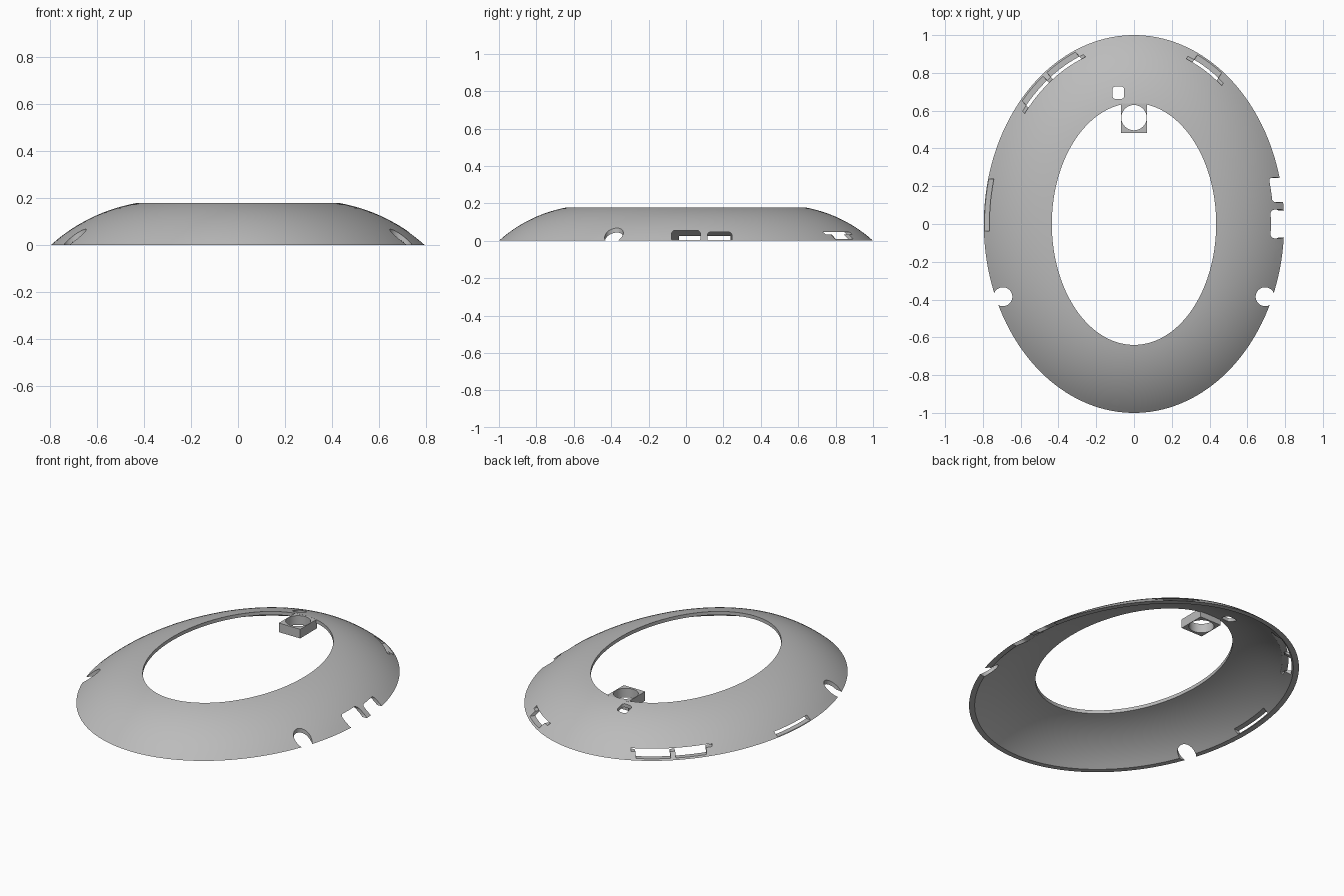
import bpy, bmesh, math
from mathutils import Matrix, Vector

if "Cube" in bpy.data.objects:
    bpy.data.objects.remove(bpy.data.objects["Cube"])

A, B = 0.795, 1.0              # base half-axes
R, THICK, INSET = 0.74, 0.02, 0.36
START = math.radians(42)
SEGS, STEPS = 160, 14

grey = bpy.data.materials.new("matte_grey")
grey.use_nodes = True
grey.diffuse_color = (0.5, 0.5, 0.5, 1)
grey.node_tree.nodes["Principled BSDF"].inputs["Base Color"].default_value = (0.5, 0.5, 0.5, 1)


def finish(name, bm):
    bmesh.ops.recalc_face_normals(bm, faces=bm.faces)
    mesh = bpy.data.meshes.new(name)
    bm.to_mesh(mesh)
    bm.free()
    mesh.materials.append(grey)
    ob = bpy.data.objects.new(name, mesh)
    bpy.context.collection.objects.link(ob)
    return ob


def arc(radius):
    """Inset and height along a wall arc, from the base up to the opening."""
    first = math.acos(R * math.cos(START) / radius)
    last = math.asin((R * math.sin(START) - INSET) / radius)
    pts = []
    for i in range(STEPS + 1):
        t = first + (last - first) * i / STEPS
        pts.append((R * math.sin(START) - radius * math.sin(t),
                    radius * math.cos(t) - R * math.cos(START)))
    return pts


def rounded_rect(w, h, r, n=6):
    pts = []
    for k, (sx, sy) in enumerate([(1, 1), (-1, 1), (-1, -1), (1, -1)]):
        for i in range(n + 1):
            t = math.pi / 2 * (k + i / n)
            pts.append((sx * (w / 2 - r) + r * math.cos(t), sy * (h / 2 - r) + r * math.sin(t)))
    return pts


def prism(name, outline, depth, matrix):
    """Outline in local XY, extruded evenly along local Z."""
    bm = bmesh.new()
    face = bm.faces.new([bm.verts.new((x, y, -depth / 2)) for x, y in outline])
    new = bmesh.ops.extrude_face_region(bm, geom=[face])["geom"]
    bmesh.ops.translate(bm, vec=(0, 0, depth), verts=[g for g in new if isinstance(g, bmesh.types.BMVert)])
    bm.transform(matrix)
    return finish(name, bm)


def circle(r, n=48):
    return [(r * math.cos(2 * math.pi * i / n), r * math.sin(2 * math.pi * i / n)) for i in range(n)]


def side_cutter(pos, outward, width, low, high, r, depth=0.24):
    """Slot cutter running horizontally through the wall."""
    out = Vector((*outward, 0)).normalized()
    up = Vector((0, 0, 1))
    side = up.cross(out)
    m = Matrix((side, up, out)).transposed().to_4x4()
    m.translation = (*pos, (low + high) / 2)
    return prism("cutter", rounded_rect(width, high - low, r), depth, m)


def cut(target, cutters):
    for c in cutters:
        c.hide_render = True
        mod = target.modifiers.new("cut", 'BOOLEAN')
        mod.object, mod.operation, mod.solver = c, 'DIFFERENCE', 'EXACT'
    graph = bpy.context.evaluated_depsgraph_get()
    mesh = bpy.data.meshes.new_from_object(target.evaluated_get(graph))
    target.modifiers.clear()
    target.data = mesh
    for c in cutters:
        bpy.data.objects.remove(c)


# Curved oval shell: closed wall section swept round the ellipse
section = arc(R) + arc(R - THICK)[::-1]
bm = bmesh.new()
rings = []
for i in range(SEGS):
    t = 2 * math.pi * i / SEGS
    rings.append([bm.verts.new(((A - d) * math.cos(t), (B - d) * math.sin(t), z)) for d, z in section])
n = len(section)
for i in range(SEGS):
    a, b = rings[i], rings[(i + 1) % SEGS]
    for j in range(n):
        bm.faces.new((a[j], b[j], b[(j + 1) % n], a[(j + 1) % n]))
shell = finish("oval_shell", bm)

cutters = []
# Round cable notches, one each side
for s in (-1, 1):
    cutters.append(prism("cutter", circle(0.05), 0.6, Matrix.Translation((s * 0.694, -0.385, 0))))
# Three ports on one side: centre, width, top, corner radius
for y, w, top, r in [(-0.175, 0.09, 0.032, 0.014), (0, 0.155, 0.056, 0.022), (0.18, 0.13, 0.046, 0.016)]:
    cutters.append(side_cutter((0.77, y), (1, 0), w, -0.008, top, r))
# Thin slot on the other side
cutters.append(side_cutter((-0.77, 0.1), (-1, 0), 0.275, 0.003, 0.025, 0.001))
# Long rear slot with two deeper windows
out, mid = Vector((-0.67, 0.74)).normalized(), Vector((-0.45, 0.77))
along = Vector((-out.y, out.x))
cutters.append(side_cutter(mid, out, 0.44, 0.034, 0.046, 0.001))
for offset, w in [(-0.105, 0.185), (0.1, 0.17)]:
    cutters.append(side_cutter(mid + along * offset, out, w, 0.008, 0.04, 0.001))
# Short rear slot with one window
out, mid = Vector((0.56, 0.83)).normalized(), Vector((0.395, 0.84))
cutters.append(side_cutter(mid, out, 0.235, 0.034, 0.046, 0.001))
cutters.append(side_cutter(mid, out, 0.16, 0.008, 0.04, 0.001))
# Small rounded window in the top
cutters.append(prism("cutter", rounded_rect(0.062, 0.066, 0.016), 0.6, Matrix.Translation((-0.083, 0.695, 0.2))))
cut(shell, cutters)

# Square mount with a round bore inside the opening
mount = prism("ring_mount", [(-0.07, -0.078), (0.07, -0.078), (0.07, 0.08), (-0.07, 0.08)], 0.054,
              Matrix.Translation((0, 0.56, 0.15)))
cut(mount, [prism("cutter", circle(0.067), 0.3, Matrix.Translation((0, 0.563, 0.15)))])

for ob in (shell, mount):
    bpy.ops.object.select_all(action='DESELECT')
    ob.select_set(True)
    bpy.context.view_layer.objects.active = ob
    bpy.ops.object.shade_smooth_by_angle(angle=math.radians(30))
